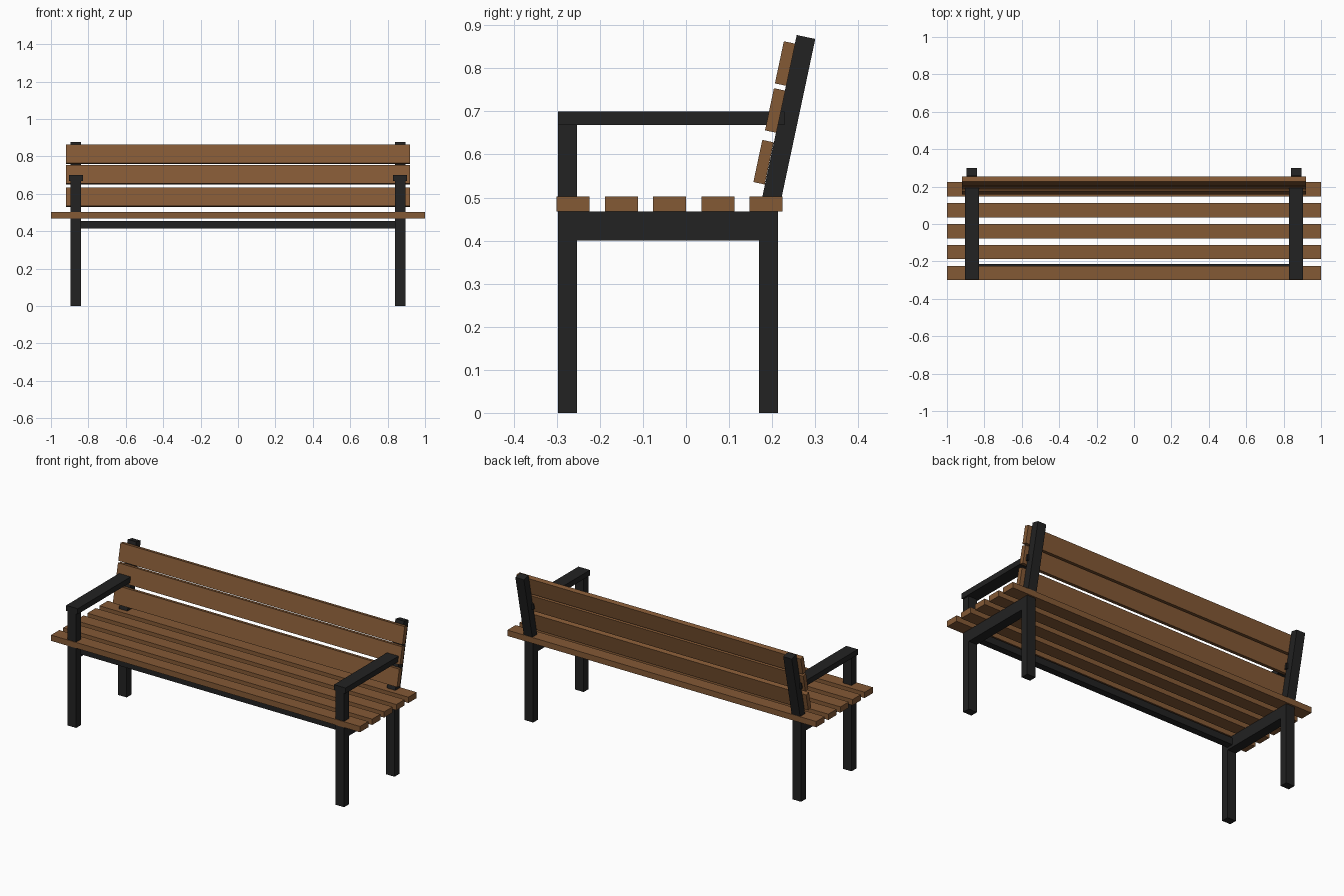
import bpy
import math

cube = bpy.data.objects.get("Cube")
if cube:
    bpy.data.objects.remove(cube, do_unlink=True)


def make_material(name, rgb):
    mat = bpy.data.materials.new(name)
    mat.use_nodes = True
    colour = (*rgb, 1.0)
    mat.diffuse_color = colour
    bsdf = next(n for n in mat.node_tree.nodes if n.type == "BSDF_PRINCIPLED")
    bsdf.inputs["Base Color"].default_value = colour
    return mat


wood = make_material("brown wood", (0.23, 0.10, 0.036))
metal = make_material("black metal", (0.016, 0.016, 0.016))


def box(name, centre, size, mat, tilt=0.0):
    """Flat-sided box, optionally leaning back about the x axis."""
    bpy.ops.mesh.primitive_cube_add(size=1, location=centre, rotation=(-tilt, 0, 0))
    obj = bpy.context.object
    obj.name = name
    obj.scale = size
    bpy.ops.object.transform_apply(location=False, rotation=False, scale=True)
    obj.data.materials.append(mat)
    return obj


LEAN = math.radians(12)
LEG_X, LEG_W, LEG_D = 0.867, 0.055, 0.044
FRONT_Y, REAR_Y = -0.275, 0.192
SEAT_Z = 0.468

# Side frames: legs, side rail, armrest and leaning back post
for side, sign in (("left", 1), ("right", -1)):
    x = sign * LEG_X
    box(f"front_leg_{side}", (x, FRONT_Y, 0.335), (LEG_W, LEG_D, 0.67), metal)
    box(f"rear_leg_{side}", (x, REAR_Y, SEAT_Z / 2), (LEG_W, LEG_D, SEAT_Z), metal)
    box(f"side_rail_{side}", (x, (FRONT_Y + REAR_Y) / 2, 0.434),
        (LEG_W, REAR_Y - FRONT_Y - LEG_D, 0.067), metal)
    box(f"armrest_{side}", (x, -0.034, 0.684), (0.075, 0.526, 0.032), metal)
    box(f"back_post_{side}", (x, 0.237, 0.677), (LEG_W, LEG_D, 0.4), metal, LEAN)

# Cross rail under the front of the seat
box("front_rail", (0, -0.235, 0.435), (2 * LEG_X - LEG_W, 0.04, 0.04), metal)

# Seat slats
for i in range(5):
    box(f"seat_slat_{i + 1}", (0, -0.262 + i * 0.112, 0.485), (2, 0.0765, 0.034), wood)

# Backrest slats
for i, (y, z) in enumerate(((0.180, 0.582), (0.207, 0.702), (0.230, 0.811))):
    box(f"back_slat_{i + 1}", (0, y, z), (1.84, 0.027, 0.1), wood, LEAN)
